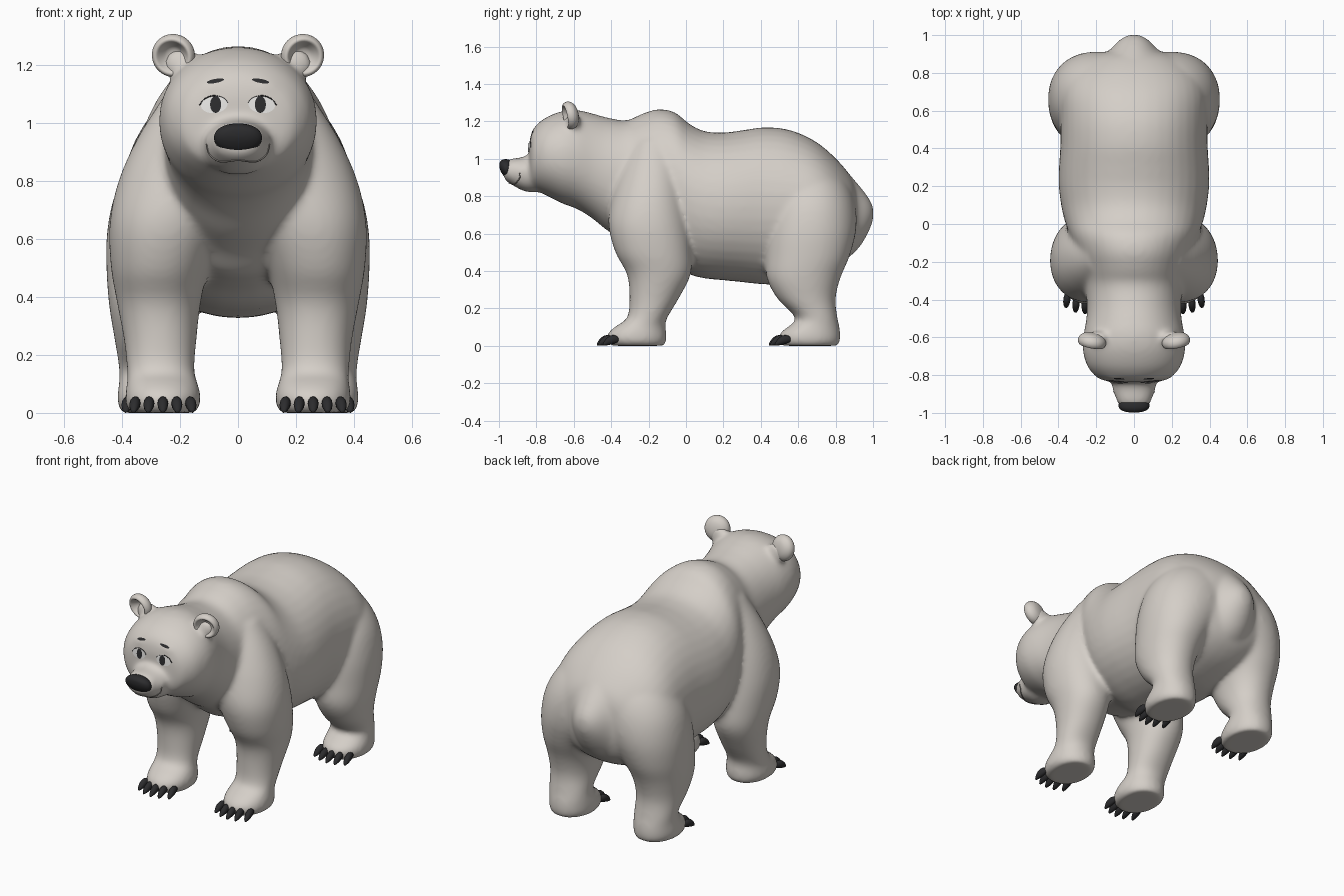
import bpy, bmesh, math
from mathutils import Matrix, Vector
from mathutils.bvhtree import BVHTree

cube = bpy.data.objects.get("Cube")
if cube:
    bpy.data.objects.remove(cube, do_unlink=True)


def material(name, r, g, b, rough=0.8):
    m = bpy.data.materials.new(name)
    m.use_nodes = True
    m.diffuse_color = (r, g, b, 1)
    node = next(n for n in m.node_tree.nodes if n.type == "BSDF_PRINCIPLED")
    node.inputs["Base Color"].default_value = (r, g, b, 1)
    node.inputs["Roughness"].default_value = rough
    return m


FUR = material("warm grey fur", 0.66, 0.62, 0.575)
DARK = material("charcoal", 0.025, 0.025, 0.027, 0.5)
WHITE = material("eye white", 0.83, 0.82, 0.8)
LINE = material("mouth grey", 0.27, 0.25, 0.23)


def make(name, bm, mat):
    mesh = bpy.data.meshes.new(name)
    bm.to_mesh(mesh)
    bm.free()
    mesh.materials.append(mat)
    for p in mesh.polygons:
        p.use_smooth = True
    obj = bpy.data.objects.new(name, mesh)
    bpy.context.scene.collection.objects.link(obj)
    return obj


def refine(rows, steps=4):
    """Catmull-Rom interpolation between the rows of a table."""
    out = []
    for i in range(len(rows) - 1):
        a, b, c, d = (rows[min(max(j, 0), len(rows) - 1)] for j in range(i - 1, i + 3))
        for k in range(steps):
            t = k / steps
            out.append([q + 0.5 * t * (r - p + t * (2*p - 5*q + 4*r - s + t * (3*(q - r) + s - p)))
                        for p, q, r, s in zip(a, b, c, d)])
    return out + [list(rows[-1])]


def loft(bm, axis, rings, power=2.0, seg=40):
    """Skin rings (t, low1, high1, low2, high2) placed along the y or z axis."""
    loops = []
    for t, l1, h1, l2, h2 in rings:
        loop = []
        for i in range(seg):
            a = 2 * math.pi * i / seg
            c, s = math.cos(a), math.sin(a)
            u = (l1 + h1) / 2 + (h1 - l1) / 2 * math.copysign(abs(c) ** (2 / power), c)
            v = (l2 + h2) / 2 + (h2 - l2) / 2 * math.copysign(abs(s) ** (2 / power), s)
            loop.append(bm.verts.new((u, t, v) if axis == "y" else (u, v, t)))
        loops.append(loop)
    faces = [bm.faces.new(loops[0]), bm.faces.new(loops[-1])]
    for p, q in zip(loops, loops[1:]):
        for i in range(seg):
            j = (i + 1) % seg
            faces.append(bm.faces.new((p[i], p[j], q[j], q[i])))
    bmesh.ops.recalc_face_normals(bm, faces=faces)
    return [v for loop in loops for v in loop]


def ball(bm, centre, radii):
    m = Matrix.Translation(centre) @ Matrix.Diagonal((*radii, 1))
    bmesh.ops.create_uvsphere(bm, u_segments=32, v_segments=20, radius=1, matrix=m)


# Head, neck and trunk: y, top, bottom, half width
trunk = [(-.838, 1.09, .87, .11), (-.822, 1.15, .84, .18), (-.79, 1.19, .825, .22),
         (-.74, 1.225, .8, .253), (-.66, 1.255, .76, .272), (-.58, 1.26, .73, .266),
         (-.5, 1.242, .68, .252), (-.42, 1.22, .615, .25), (-.32, 1.205, .55, .26),
         (-.24, 1.238, .48, .28), (-.15, 1.265, .45, .305), (-.06, 1.248, .42, .34),
         (.02, 1.185, .38, .368), (.1, 1.147, .36, .386), (.2, 1.14, .35, .398),
         (.3, 1.152, .34, .397), (.42, 1.168, .328, .39), (.55, 1.155, .33, .39),
         (.68, 1.1, .36, .39), (.78, 1.022, .4, .36), (.86, .935, .46, .28),
         (.9, .87, .53, .2), (.915, .8, .6, .12)]
muzzle = [(-.72, 1.05, .83, .145), (-.83, 1.025, .82, .118), (-.88, 1.007, .832, .108),
          (-.93, 1.002, .86, .094), (-.965, .985, .883, .076), (-.975, .965, .905, .05)]
tail = [(.74, 1.05, .44, .3), (.82, .98, .45, .235), (.88, .91, .48, .175), (.93, .852, .53, .12),
        (.967, .805, .59, .085), (.992, .765, .645, .05), (1.002, .73, .68, .02)]

# Legs: z, inner x, outer x, front y, back y
front_leg = [(0, .145, .37, -.4, -.115), (.03, .13, .388, -.425, -.105), (.07, .13, .388, -.415, -.105),
             (.105, .14, .383, -.375, -.11), (.15, .15, .383, -.315, -.1), (.25, .143, .393, -.302, -.04),
             (.38, .128, .417, -.315, .025), (.5, .1, .438, -.378, .03), (.65, .04, .443, -.415, .02),
             (.8, -.05, .412, -.4, .01), (.95, -.1, .345, -.36, -.005), (1.1, -.1, .25, -.3, -.04)]
hind_leg = [(0, .165, .4, .51, .815), (.03, .155, .415, .495, .825), (.07, .155, .415, .505, .825),
            (.105, .16, .41, .55, .82), (.15, .165, .41, .585, .81), (.25, .155, .425, .49, .8),
            (.36, .13, .443, .432, .825), (.48, .08, .453, .425, .875), (.62, -.02, .452, .42, .91),
            (.76, -.1, .422, .44, .905), (.88, -.13, .35, .49, .86), (.97, -.13, .25, .55, .78)]

bm = bmesh.new()
for table, power in ((trunk, 2.1), (muzzle, 2.2), (tail, 2)):
    loft(bm, "y", [(y, -w, w, low, top) for y, top, low, w in refine(table)], power)
for leg in (front_leg, hind_leg):
    for side in (1, -1):
        loft(bm, "z", [(z, *sorted((side * a, side * b)), f, k) for z, a, b, f, k in refine(leg)], 2.12)
for side in (1, -1):
    ball(bm, (side * .085, -.778, 1.118), (.07, .053, .035))  # brow ridge
    ball(bm, (side * .066, -.86, .93), (.05, .07, .05))       # upper lip
    ball(bm, (side * .192, -.602, 1.2), (.066, .036, .06))    # ear root
body = make("body", bm, FUR)
remesh = body.modifiers.new("Blend", "REMESH")
remesh.mode = "VOXEL"
remesh.voxel_size = 0.012
remesh.use_smooth_shade = True
relax = body.modifiers.new("Relax", "SMOOTH")
relax.factor = 0.5
relax.iterations = 18

# Ears: cupped discs leaning outward
cup = [(.012, .002), (.008, .025), (-.012, .044), (-.026, .056), (-.024, .067),
       (-.006, .075), (.016, .07), (.034, .05), (.042, .025), (.044, .002)]
for side, label in ((1, "left"), (-1, "right")):
    bm = bmesh.new()
    loft(bm, "y", [(y, -r, r, -r, r) for y, r in refine(cup, 3)])
    bm.transform(Matrix.Translation((side * .222, -.62, 1.232))
                 @ Matrix.Rotation(side * .2, 4, "Z") @ Matrix.Rotation(.2, 4, "X"))
    make(label + "_ear", bm, FUR)

# Nose: rounded block leaning back towards the lip
bm = bmesh.new()
loft(bm, "y", [(y, -w, w, low, high) for y, w, low, high in refine(
    [(-.925, .055, .905, .985), (-.95, .08, .895, .996), (-.972, .08, .906, .997),
     (-.988, .062, .928, .99), (-.996, .035, .948, .98), (-.998, .005, .962, .968)])], 2.15)
make("nose", bm, DARK)

# Claws: five blunt curved points in a shallow arc on every foot
for leg, foot in ((front_leg, "front"), (hind_leg, "hind")):
    _, inner, outer, tip, heel = leg[1]
    mid, half = (inner + outer) / 2, (outer - inner) / 2
    for side, label in ((1, "left"), (-1, "right")):
        bm = bmesh.new()
        for k in range(-2, 3):
            dx = k * .37 * half
            y = tip + .008 * k * k
            verts = loft(bm, "y", [(t, -w, w, low, high) for t, w, low, high in refine(
                [(.03, .012, .02, .05), (.005, .018, .01, .057), (-.02, .018, .004, .05),
                 (-.04, .013, .001, .031), (-.051, .006, 0, .012)], 3)], seg=12)
            turn = Matrix.Rotation(k * side * .06, 4, "Z")
            bmesh.ops.transform(bm, verts=verts, matrix=Matrix.Translation(
                (side * (mid + dx), y, 0)) @ turn)
        make(f"{label}_{foot}_claws", bm, DARK)

# Face details are thin plates laid on the finished head surface
tree = BVHTree.FromObject(body, bpy.context.evaluated_depsgraph_get())


def on_face(x, z, lift):
    hit = tree.ray_cast(Vector((x, -2, z)), Vector((0, 1, 0)))[0]
    return Vector((x, (hit.y if hit else -.8) - lift, z))


def plate(name, cx, cz, rx, rz, tilt, mat, lift, seg=28, rings=5):
    bm = bmesh.new()
    loops = []
    for r in range(rings + 1):
        f = max(r / rings, .02)
        loop = []
        for i in range(seg):
            a = 2 * math.pi * i / seg
            u, v = f * rx * math.cos(a), f * rz * math.sin(a)
            loop.append(bm.verts.new(on_face(cx + u * math.cos(tilt) - v * math.sin(tilt),
                                             cz + u * math.sin(tilt) + v * math.cos(tilt), lift)))
        loops.append(loop)
    bm.faces.new(loops[0])
    for p, q in zip(loops, loops[1:]):
        for i in range(seg):
            j = (i + 1) % seg
            bm.faces.new((p[i], q[i], q[j], p[j]))
    make(name, bm, mat)


def stroke(name, points, width, mat):
    curve = bpy.data.curves.new(name, "CURVE")
    curve.dimensions = "3D"
    curve.bevel_depth = width
    curve.bevel_resolution = 2
    curve.materials.append(mat)
    spline = curve.splines.new("POLY")
    rows = refine(points, 6)
    spline.points.add(len(rows) - 1)
    for p, (x, z) in zip(spline.points, rows):
        p.co = (*on_face(x, z, .001), 1)
    bpy.context.scene.collection.objects.link(bpy.data.objects.new(name, curve))


for side, label in ((1, "left"), (-1, "right")):
    plate(label + "_eye", side * .082, 1.062, .046, .029, -side * .1, WHITE, .003)
    plate(label + "_pupil", side * .077, 1.063, .019, .029, 0, DARK, .006)
    plate(label + "_brow", side * .078, 1.144, .03, .007, -side * .18, DARK, .003)
    stroke(label + "_eyelid", [(side * x, z) for x, z in
           ((.035, 1.068), (.052, 1.085), (.085, 1.093), (.115, 1.082), (.133, 1.06))], .002, DARK)
stroke("mouth", [(-.108, .925), (-.097, .89), (-.06, .866), (0, .871),
                 (.06, .866), (.097, .89), (.108, .925)], .003, LINE)
